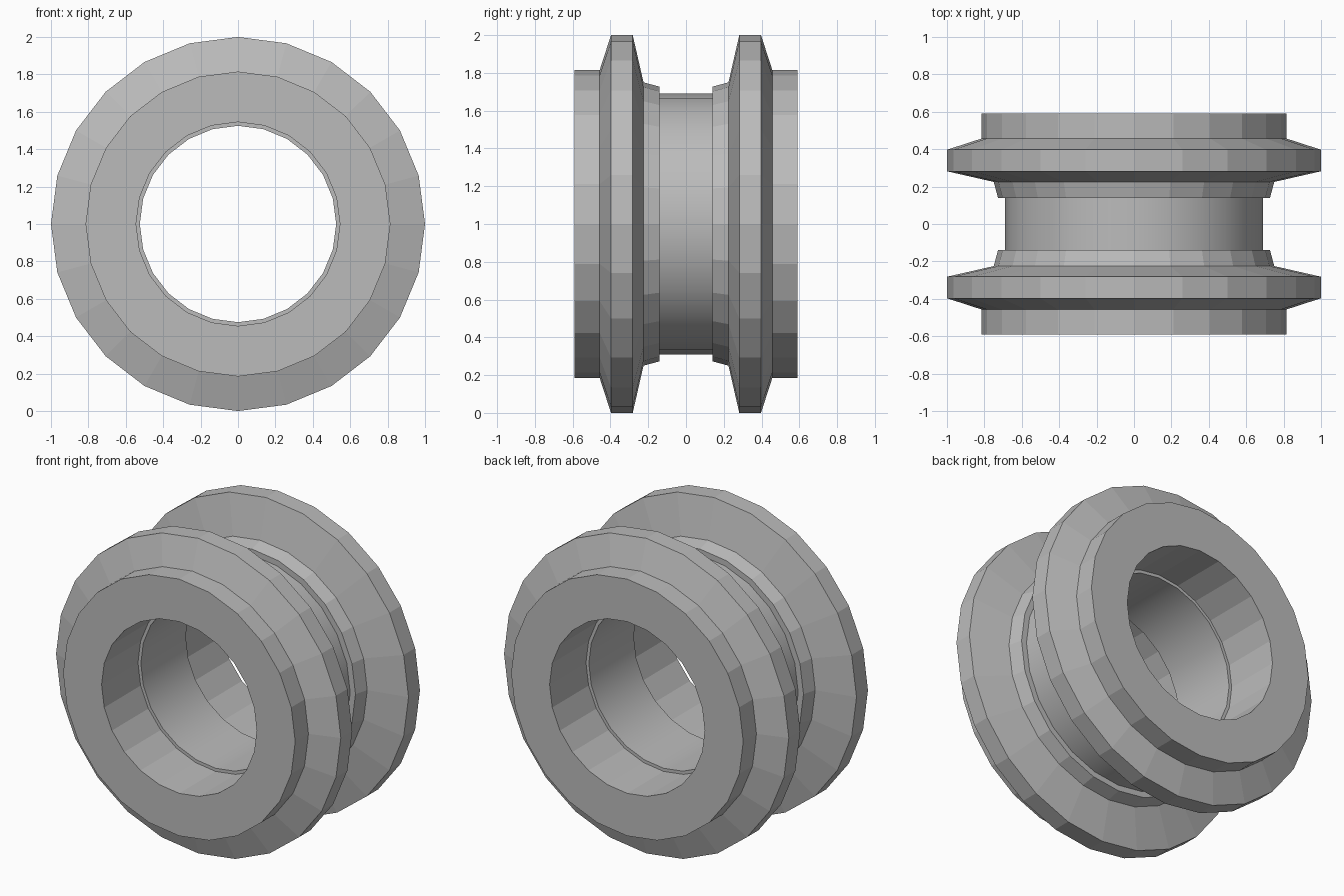
import bpy
import bmesh
import math
from mathutils import Vector

cube = bpy.data.objects.get("Cube")
if cube:
    bpy.data.objects.remove(cube, do_unlink=True)

SIDES = 24

# One plain grey for the whole wheel
grey = bpy.data.materials.new("grey")
grey.use_nodes = True
colour = (0.5, 0.5, 0.5, 1.0)
grey.diffuse_color = colour
grey.node_tree.nodes["Principled BSDF"].inputs["Base Color"].default_value = colour


def lathe(name, profile):
    """Spin a closed (y, radius) profile about the wheel's y axis."""
    bm = bmesh.new()
    verts = [bm.verts.new((0, y, r)) for y, r in profile]
    edges = [bm.edges.new((v, verts[i - 1])) for i, v in enumerate(verts)]
    bmesh.ops.spin(bm, geom=verts + edges, cent=(0, 0, 0), axis=(0, 1, 0),
                   angle=math.tau, steps=SIDES)
    bmesh.ops.remove_doubles(bm, verts=bm.verts, dist=0.0005)
    bmesh.ops.recalc_face_normals(bm, faces=bm.faces)
    bmesh.ops.translate(bm, verts=bm.verts, vec=Vector((0, 0, 1)))
    mesh = bpy.data.meshes.new(name)
    bm.to_mesh(mesh)
    bm.free()
    mesh.materials.append(grey)
    obj = bpy.data.objects.new(name, mesh)
    bpy.context.collection.objects.link(obj)
    return obj


# Faceted flanges: hub collar, bevelled rim, tapered inner lip, bored centre
flange = [(0.59, 0.545), (0.59, 0.815), (0.457, 0.815), (0.397, 1.0),
          (0.282, 1.0), (0.225, 0.75), (0.14, 0.727), (0.14, 0.69),
          (0.225, 0.69), (0.225, 0.545)]
for side, label in ((-1, "front"), (1, "back")):
    lathe(label + "_flange", [(side * y, r) for y, r in flange])

# Smooth sleeve joining the flanges
core = lathe("core_sleeve", [(-0.225, 0.525), (-0.225, 0.69),
                             (0.225, 0.69), (0.225, 0.525)])
bpy.ops.object.select_all(action="DESELECT")
core.select_set(True)
bpy.context.view_layer.objects.active = core
bpy.ops.object.shade_smooth_by_angle(angle=math.radians(30))
